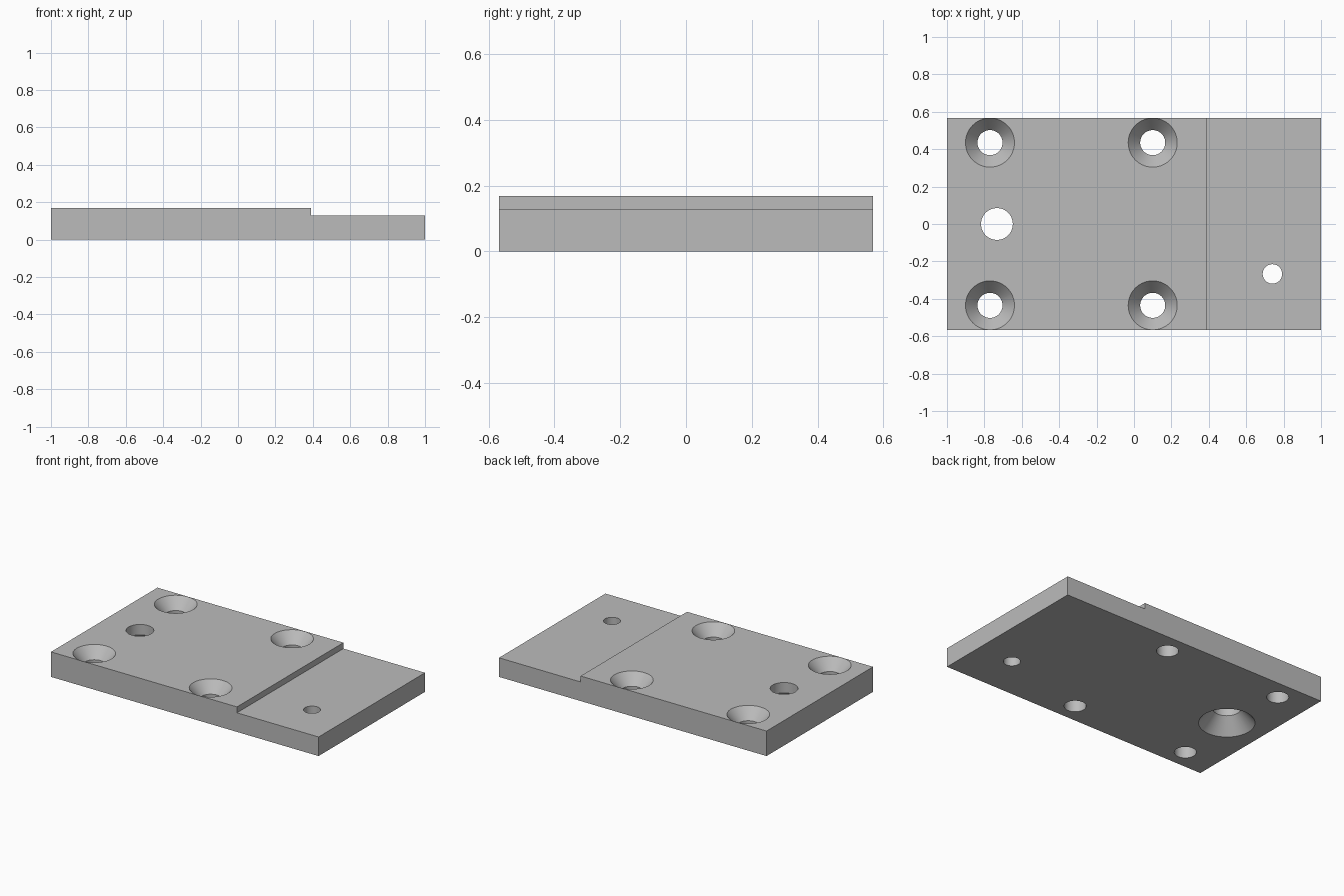
import bpy, bmesh, math

if "Cube" in bpy.data.objects:
    bpy.data.objects.remove(bpy.data.objects["Cube"])

L, W, H = 1.0, 0.568, 0.169      # half length, half width, full height
STEP_X, STEP_Z = 0.39, 0.129     # lowered shelf
OVER = 0.02                      # cutter overshoot
SLOPE = math.tan(math.radians(41))   # countersink half angle


def make_object(name, bm):
    bmesh.ops.recalc_face_normals(bm, faces=bm.faces)
    mesh = bpy.data.meshes.new(name)
    bm.to_mesh(mesh)
    bm.free()
    obj = bpy.data.objects.new(name, mesh)
    bpy.context.collection.objects.link(obj)
    return obj


def lathe_cutter(name, x, y, profile, sides=64):
    """Closed solid turned from (radius, z) pairs."""
    bm = bmesh.new()
    rings = [[bm.verts.new((x + r * math.cos(2 * math.pi * i / sides),
                            y + r * math.sin(2 * math.pi * i / sides), z))
              for i in range(sides)] for r, z in profile]
    for a, b in zip(rings, rings[1:]):
        for i in range(sides):
            j = (i + 1) % sides
            bm.faces.new((a[i], a[j], b[j], b[i]))
    bm.faces.new(rings[0][::-1])
    bm.faces.new(rings[-1])
    obj = make_object(name, bm)
    obj.hide_render = True
    return obj


# Stepped plate: side profile extruded across the width
bm = bmesh.new()
outline = [(-L, 0), (L, 0), (L, STEP_Z), (STEP_X, STEP_Z), (STEP_X, H), (-L, H)]
side = bm.faces.new([bm.verts.new((x, -W, z)) for x, z in outline])
ext = bmesh.ops.extrude_face_region(bm, geom=[side])
bmesh.ops.translate(bm, vec=(0, 2 * W, 0),
                    verts=[v for v in ext["geom"] if isinstance(v, bmesh.types.BMVert)])
plate = make_object("stepped_plate", bm)

cutters = []

# Four screw holes, countersunk from above
r, R = 0.067, 0.131
for x in (-0.77, 0.10):
    for y in (-0.435, 0.435):
        cutters.append(lathe_cutter("screw_hole_cutter", x, y, [
            (r, -OVER), (r, H - (R - r) / SLOPE), (R, H), (R, H + OVER)]))

# Large hole, countersunk from below
r, R = 0.085, 0.171
cutters.append(lathe_cutter("large_hole_cutter", -0.733, 0, [
    (R, -OVER), (R, 0), (r, (R - r) / SLOPE), (r, H + OVER)]))

# Plain pin hole in the shelf
cutters.append(lathe_cutter("pin_hole_cutter", 0.74, -0.267,
                            [(0.052, -OVER), (0.052, H + OVER)]))

# Cut the holes
bpy.context.view_layer.objects.active = plate
plate.select_set(True)
for c in cutters:
    mod = plate.modifiers.new("hole", "BOOLEAN")
    mod.operation = "DIFFERENCE"
    mod.solver = "EXACT"
    mod.object = c
    bpy.ops.object.modifier_apply(modifier=mod.name)
    bpy.data.objects.remove(c)

# Plain grey finish
grey = bpy.data.materials.new("plain_grey")
grey.diffuse_color = (0.5, 0.5, 0.5, 1)
grey.use_nodes = True
grey.node_tree.nodes["Principled BSDF"].inputs["Base Color"].default_value = grey.diffuse_color
plate.data.materials.clear()
plate.data.materials.append(grey)
for p in plate.data.polygons:
    p.material_index = 0
bpy.ops.object.shade_smooth_by_angle(angle=math.radians(25))
